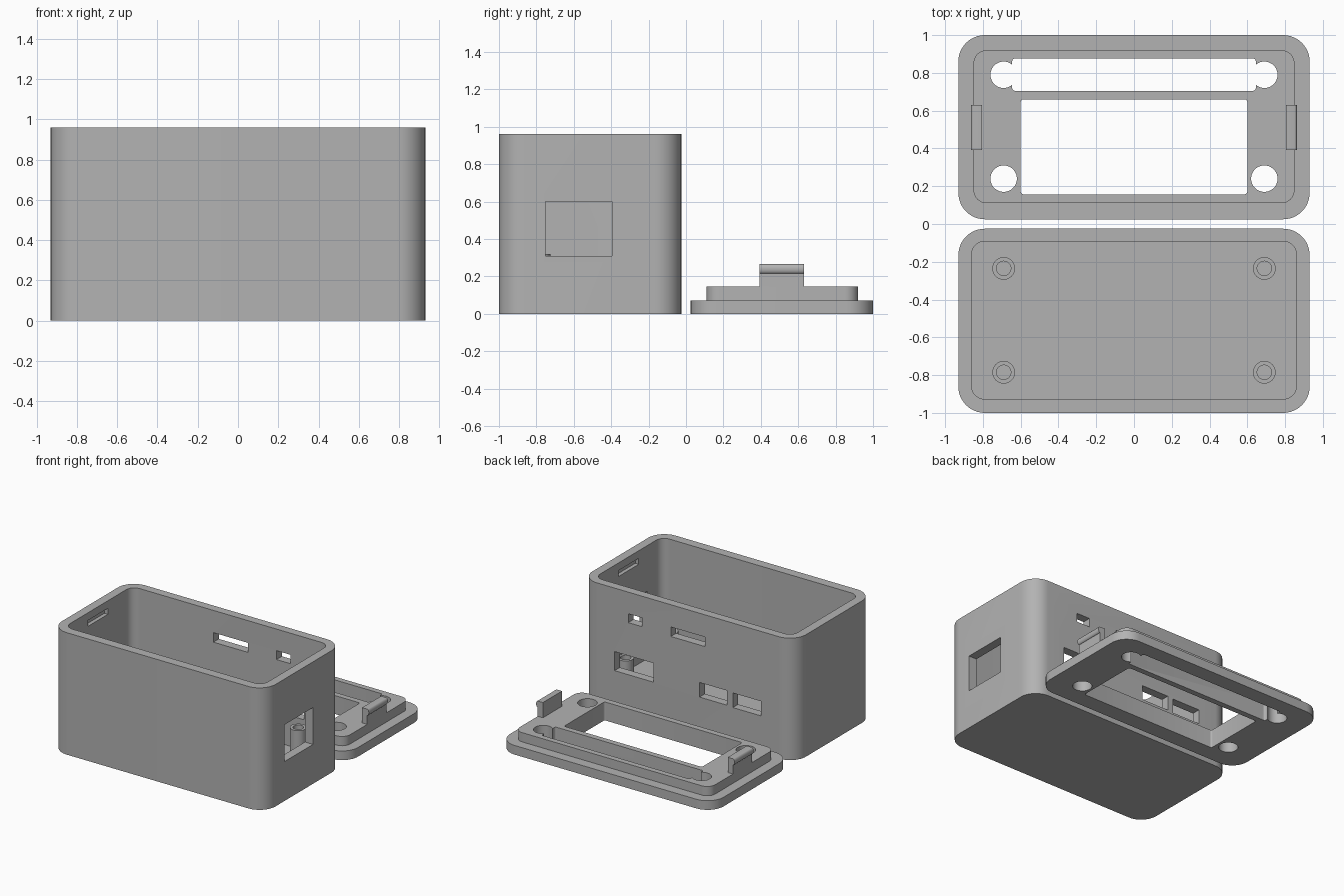
import bpy
import bmesh
from math import pi, cos, sin, radians
from mathutils import Matrix

cube = bpy.data.objects.get("Cube")
if cube:
    bpy.data.objects.remove(cube, do_unlink=True)

grey = bpy.data.materials.new("matte_grey")
grey.use_nodes = True
colour = (0.45, 0.45, 0.45, 1)
grey.diffuse_color = colour
grey.node_tree.nodes["Principled BSDF"].inputs["Base Color"].default_value = colour


def prism(name, outline, low, high, axes=None):
    """Extrude a closed 2D outline from low to high along z."""
    bm = bmesh.new()
    base = bm.faces.new([bm.verts.new((a, b, low)) for a, b in outline])
    top = bmesh.ops.extrude_face_region(bm, geom=[base])["geom"]
    bmesh.ops.translate(bm, vec=(0, 0, high - low),
                        verts=[v for v in top if isinstance(v, bmesh.types.BMVert)])
    if axes:
        bmesh.ops.transform(bm, matrix=axes, verts=bm.verts)
    bmesh.ops.recalc_face_normals(bm, faces=bm.faces)
    mesh = bpy.data.meshes.new(name)
    bm.to_mesh(mesh)
    bm.free()
    mesh.materials.append(grey)
    obj = bpy.data.objects.new(name, mesh)
    bpy.context.collection.objects.link(obj)
    return obj


def rounded(x0, x1, y0, y1, r, steps=12):
    """Outline of a rectangle with rounded corners."""
    centres = ((x1 - r, y1 - r), (x0 + r, y1 - r), (x0 + r, y0 + r), (x1 - r, y0 + r))
    return [(cx + r * cos(a), cy + r * sin(a))
            for q, (cx, cy) in enumerate(centres)
            for a in [(q + i / steps) * pi / 2 for i in range(steps + 1)]]


def circle(x, y, r, n=40):
    return [(x + r * cos(2 * pi * i / n), y + r * sin(2 * pi * i / n)) for i in range(n)]


def block(name, x0, x1, y0, y1, z0, z1):
    return prism(name, [(x0, y0), (x1, y0), (x1, y1), (x0, y1)], z0, z1)


def combine(target, other, operation="DIFFERENCE"):
    """Apply a boolean and discard the helper."""
    other.hide_render = True
    mod = target.modifiers.new("combine", "BOOLEAN")
    mod.operation = operation
    mod.solver = "EXACT"
    mod.object = other
    bpy.context.view_layer.objects.active = target
    bpy.ops.object.modifier_apply(modifier=mod.name)
    bpy.data.objects.remove(other, do_unlink=True)


def smooth(obj):
    bpy.ops.object.select_all(action="DESELECT")
    obj.select_set(True)
    bpy.context.view_layer.objects.active = obj
    bpy.ops.object.shade_smooth_by_angle(angle=radians(30))


# Open box with rounded corners
box = prism("box_shell", rounded(-0.93, 0.93, -1, -0.025, 0.14), 0, 0.96)
combine(box, prism("cavity", rounded(-0.86, 0.86, -0.927, -0.092, 0.07), 0.07, 1.1))

# Side window and the port openings in the back wall
combine(box, block("side_window", 0.8, 1, -0.75, -0.395, 0.31, 0.6))
ports = [(0.40, 0.52, 0.72, 0.79), (-0.15, 0.15, 0.71, 0.785), (0.30, 0.64, 0.31, 0.46),
         (-0.34, -0.10, 0.30, 0.415), (-0.635, -0.39, 0.295, 0.41)]
for x0, x1, z0, z1 in ports:
    combine(box, block("port", x0, x1, -0.15, 0.05, z0, z1))

# Blind catch slots inside both end walls
for s in (-1, 1):
    x0, x1 = sorted((s * 0.8, s * 0.89))
    combine(box, block("catch_slot", x0, x1, -0.64, -0.39, 0.853, 0.9))
smooth(box)

# Screw posts on the floor
for s, side in ((-1, "right"), (1, "left")):
    for y, end in ((-0.235, "back"), (-0.785, "front")):
        post = prism(f"{end}_{side}_screw_post", circle(s * 0.69, y, 0.06), 0.06, 0.32)
        combine(post, prism("bore", circle(s * 0.69, y, 0.038), 0.08, 0.5))
        smooth(post)

# Lid plate with raised locating lip
lid = prism("lid", rounded(-0.93, 0.93, 0.025, 1, 0.14), 0, 0.072)
combine(lid, prism("lip", rounded(-0.85, 0.85, 0.11, 0.92, 0.07), 0.03, 0.145), "UNION")

# Display window, long slot and round holes through the lid
combine(lid, prism("window", rounded(-0.6, 0.6, 0.157, 0.66, 0.015, 4), -0.1, 0.3))
combine(lid, prism("slot", rounded(-0.645, 0.645, 0.705, 0.876, 0.015, 4), -0.1, 0.3))
for x in (-0.69, 0.69):
    for y in (0.24, 0.79):
        combine(lid, prism("hole", circle(x, y, 0.07), -0.1, 0.3))
smooth(lid)

# Snap clips: upright tabs with a rounded ridge on the outside near the top
ridge = [(0.85 + 0.014 * sin(pi * i / 10), 0.24 - 0.025 * cos(pi * i / 10)) for i in range(11)]
profile = [(0.805, 0.145), (0.85, 0.145)] + ridge + [(0.805, 0.265)]
for s, side in ((-1, "right"), (1, "left")):
    axes = Matrix(((s, 0, 0, 0), (0, 0, 1, 0), (0, 1, 0, 0), (0, 0, 0, 1)))
    smooth(prism(f"{side}_snap_clip", profile, 0.393, 0.63, axes))
